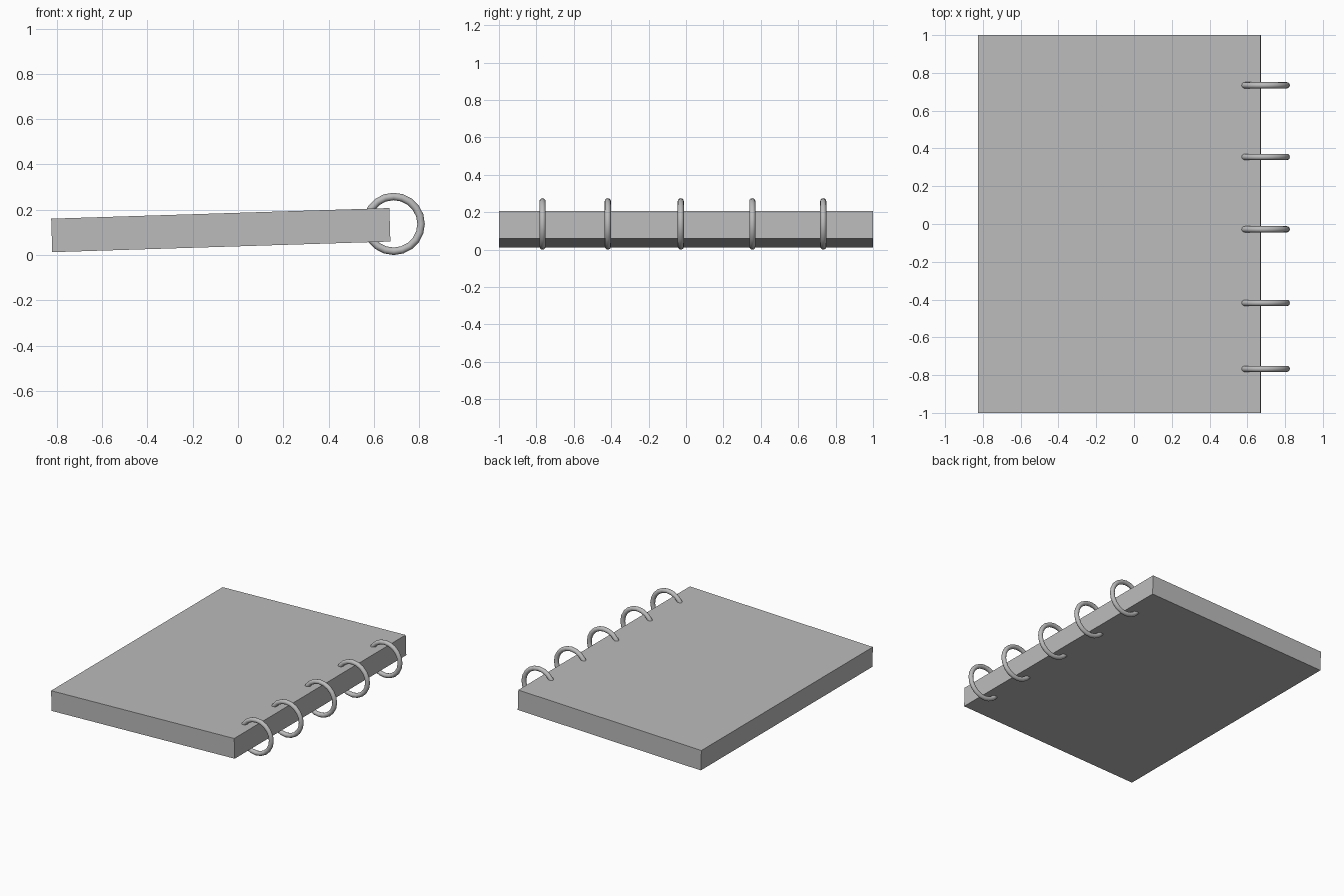
import bpy
import math

cube = bpy.data.objects.get("Cube")
if cube:
    bpy.data.objects.remove(cube, do_unlink=True)


def make_material(name, color):
    mat = bpy.data.materials.new(name)
    mat.use_nodes = True
    mat.diffuse_color = color
    mat.node_tree.nodes["Principled BSDF"].inputs["Base Color"].default_value = color
    return mat


grey = make_material("mid grey", (0.5, 0.5, 0.5, 1))

# Page block, tilted so the bound edge rests higher on the rings
bpy.ops.mesh.primitive_cube_add(size=1, location=(-0.076, 0, 0.11),
                                rotation=(0, math.radians(-1.8), 0))
block = bpy.context.object
block.name = "page_block"
block.scale = (1.495, 2, 0.148)
block.data.materials.append(grey)

# Binder rings through the bound edge
for i, y in enumerate((-0.767, -0.418, -0.028, 0.355, 0.734)):
    bpy.ops.mesh.primitive_torus_add(
        major_radius=0.121, minor_radius=0.0165,
        major_segments=20, minor_segments=12,
        location=(0.688, y, 0.1375), rotation=(math.pi / 2, 0, 0))
    ring = bpy.context.object
    ring.name = f"binder_ring_{i + 1}"
    ring.data.materials.append(grey)
    bpy.ops.object.shade_smooth_by_angle(angle=math.radians(40))
